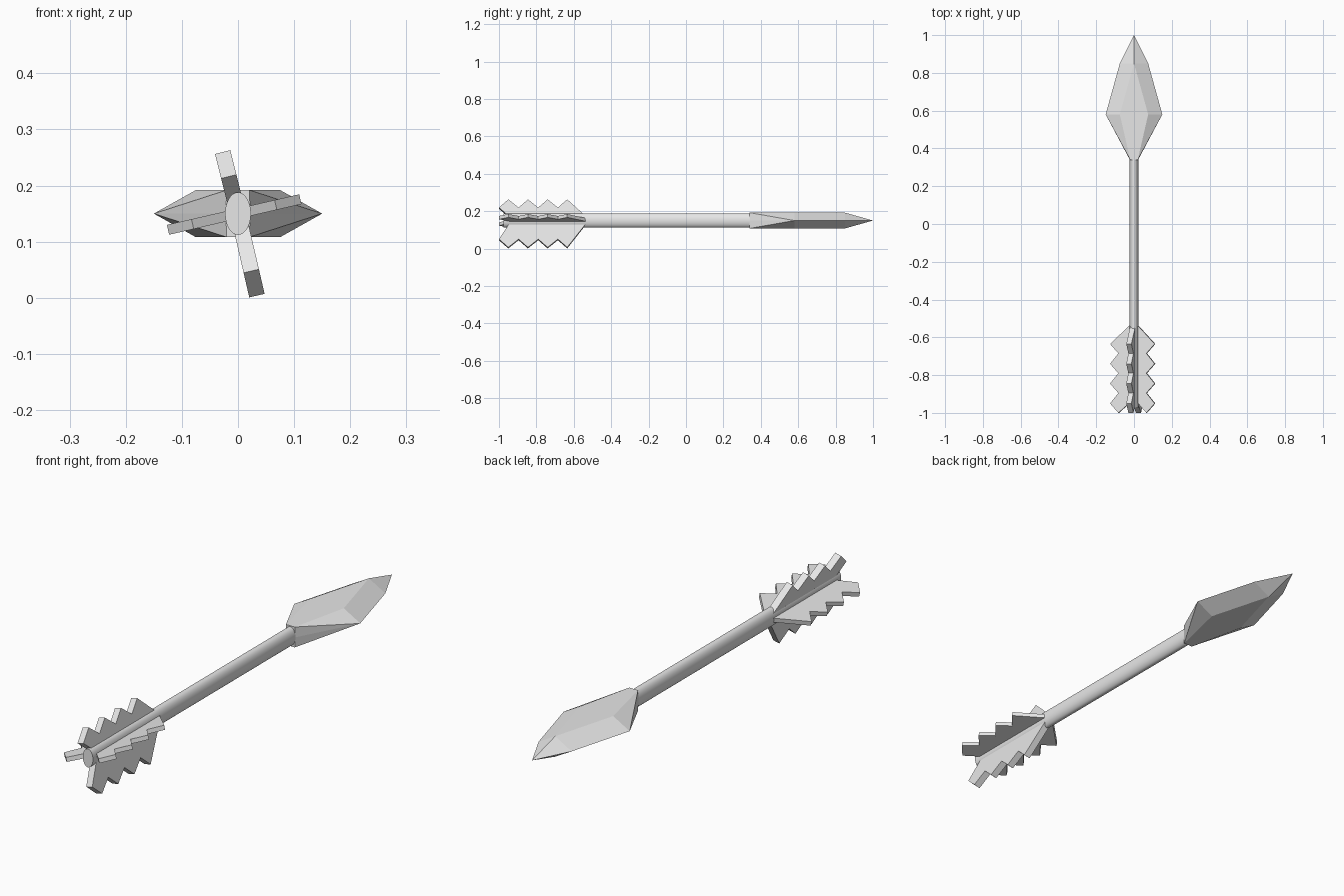
import bpy, bmesh, math
from mathutils import Matrix

if "Cube" in bpy.data.objects:
    bpy.data.objects.remove(bpy.data.objects["Cube"])

grey = bpy.data.materials.new("light grey")
grey.diffuse_color = (0.8, 0.8, 0.8, 1)
grey.use_nodes = True
grey.node_tree.nodes["Principled BSDF"].inputs["Base Color"].default_value = grey.diffuse_color
CZ = 0.15  # height of the arrow axis


def finish(name, bm):
    bmesh.ops.recalc_face_normals(bm, faces=bm.faces)
    me = bpy.data.meshes.new(name)
    bm.to_mesh(me)
    bm.free()
    me.materials.append(grey)
    ob = bpy.data.objects.new(name, me)
    bpy.context.collection.objects.link(ob)
    return ob


# Shaft: long oval rod, smooth along its length
bm = bmesh.new()
bmesh.ops.create_cone(bm, cap_ends=True, segments=32, radius1=1, radius2=1, depth=1.34)
bm.transform(Matrix.Translation((0, -0.305, CZ)) @ Matrix.Diagonal((0.023, 1, 0.038, 1))
             @ Matrix.Rotation(math.pi / 2, 4, 'X'))
for f in bm.faces:
    f.smooth = len(f.verts) == 4
finish("shaft", bm)

# Arrowhead: faceted hull, mirrored left/right and top/bottom
bm = bmesh.new()
quarter = [(0.02, 0.34, 0.042), (0.022, 0.34, 0), (0.075, 0.58, 0.042),
           (0.15, 0.58, 0), (0, 0.85, 0.042), (0.075, 0.85, 0), (0, 1.0, 0)]
pts = {(sx * x, y, CZ + sz * z) for x, y, z in quarter for sx in (1, -1) for sz in (1, -1)}
for p in sorted(pts):
    bm.verts.new(p)
bmesh.ops.remove_doubles(bm, verts=bm.verts, dist=1e-5)
bmesh.ops.convex_hull(bm, input=bm.verts)
bmesh.ops.dissolve_limit(bm, angle_limit=0.01, verts=bm.verts, edges=bm.edges)
finish("arrowhead", bm)


# Feathers: swept-back saw-tooth plates around the shaft
def feather(name, angle, reach, thick):
    outline = [(0.0, -0.515), (0.02, -0.535)]
    for i in range(4):
        y = -0.635 - 0.105 * i
        outline += [(reach, y), (reach - 0.045, y - 0.05)]
    outline += [(0.02, -0.945), (0.0, -0.925)]
    bm = bmesh.new()
    face = bm.faces.new([bm.verts.new((r, y, -thick / 2)) for r, y in outline])
    ext = bmesh.ops.extrude_face_region(bm, geom=[face])
    top = [v for v in ext["geom"] if isinstance(v, bmesh.types.BMVert)]
    bmesh.ops.translate(bm, verts=top, vec=(0, 0, thick))
    bm.transform(Matrix.Translation((0, 0, CZ))
                 @ Matrix.Rotation(-math.radians(angle), 4, 'Y'))
    finish(name, bm)


feather("feather_right", 13, 0.114, 0.018)
feather("feather_top", 104, 0.113, 0.028)
feather("feather_left", 193, 0.128, 0.018)
feather("feather_bottom", 283, 0.15, 0.028)
